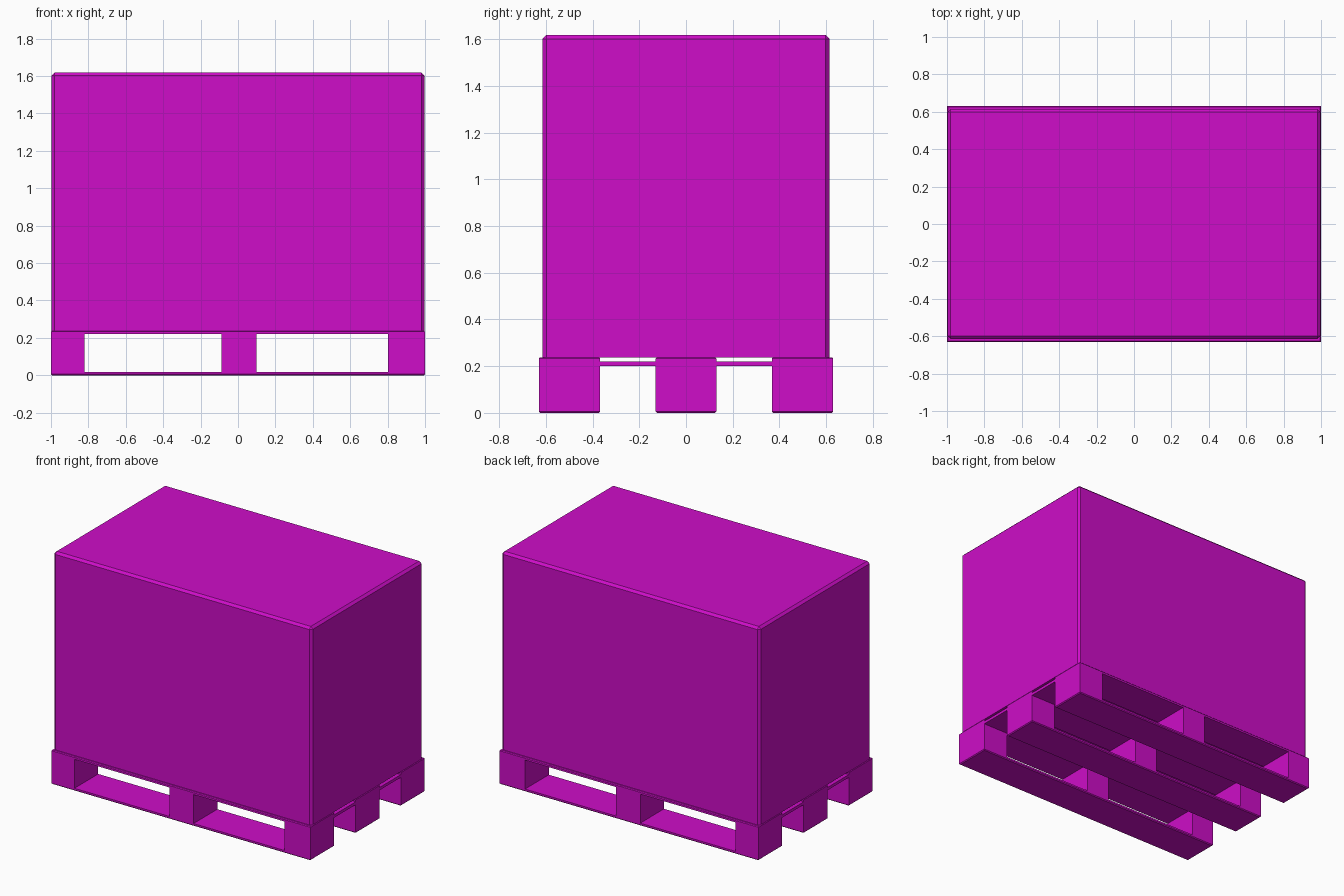
import bpy, bmesh

if "Cube" in bpy.data.objects:
    bpy.data.objects.remove(bpy.data.objects["Cube"])

mat = bpy.data.materials.new("magenta")
mat.diffuse_color = (0.62, 0.004, 0.58, 1)
mat.use_nodes = True
mat.node_tree.nodes["Principled BSDF"].inputs["Base Color"].default_value = mat.diffuse_color


def box(name, x, y, z, bevel=0.0, pick=None):
    """Box from ranges; edges chosen by pick(edge) are chamfered."""
    bm = bmesh.new()
    bmesh.ops.create_cube(bm, size=1)
    for v in bm.verts:
        v.co = [r[0] if c < 0 else r[1] for c, r in zip(v.co, (x, y, z))]
    if bevel:
        edges = [e for e in bm.edges if pick(e)]
        bmesh.ops.bevel(bm, geom=edges, offset=bevel, segments=1,
                        profile=0.5, affect='EDGES')
    bmesh.ops.recalc_face_normals(bm, faces=bm.faces)
    me = bpy.data.meshes.new(name)
    bm.to_mesh(me)
    bm.free()
    me.materials.append(mat)
    ob = bpy.data.objects.new(name, me)
    bpy.context.collection.objects.link(ob)
    return ob


def at_height(h):
    return lambda e: all(abs(v.co.z - h) < 1e-4 for v in e.verts)


def not_at_height(h):
    return lambda e: not at_height(h)(e)


# Pallet layout
rows = [(-0.63, -0.368), (-0.13, 0.13), (0.368, 0.63)]
columns = [(-1, -0.822), (-0.088, 0.098), (0.802, 1)]

# Long boards and blocks for each row
for i, y in enumerate(rows):
    box(f"bottom_board_{i}", (-1, 1), y, (0, 0.018), 0.006, at_height(0))
    box(f"top_board_{i}", (-1, 1), y, (0.22, 0.238), 0.005, at_height(0.238))
    for j, x in enumerate(columns):
        box(f"block_{i}_{j}", x, y, (0.018, 0.2))

# Cross boards over each column of blocks
for j, x in enumerate(columns):
    box(f"cross_board_{j}", x, (-0.63, 0.63), (0.2, 0.22))

# Large carton with chamfered sides and top
box("carton", (-0.997, 0.997), (-0.614, 0.614), (0.238, 1.618), 0.016,
    not_at_height(0.238))
